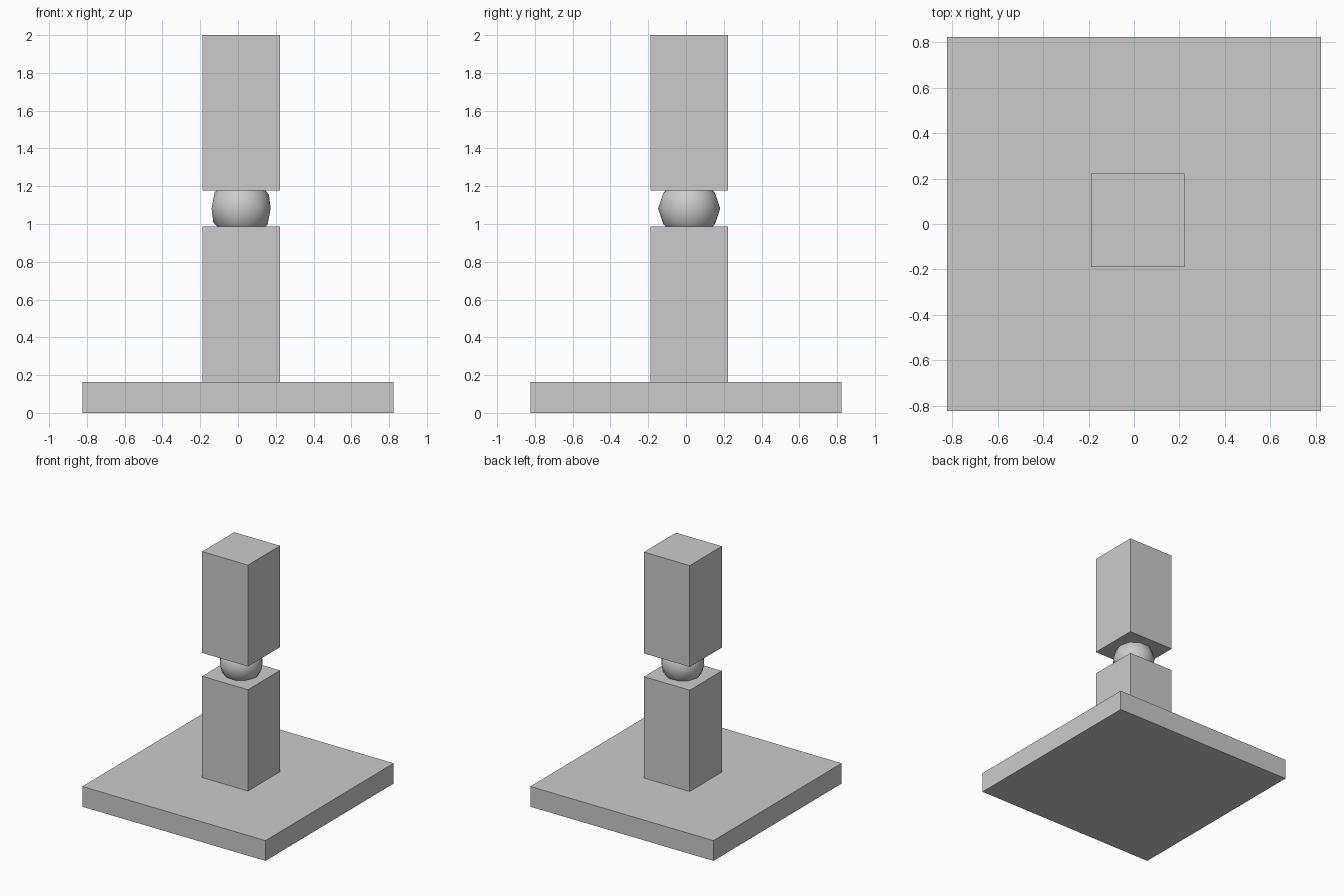
import bpy

if "Cube" in bpy.data.objects:
    bpy.data.objects.remove(bpy.data.objects["Cube"])

U = 0.823          # column height, the module for the other sizes
OFF = 0.0165       # column and ball sit slightly off the base centre


def box(name, x, y, z0, z1, width):
    bpy.ops.mesh.primitive_cube_add(size=1, location=(x, y, (z0 + z1) / 2))
    ob = bpy.context.object
    ob.name = name
    ob.scale = (width, width, z1 - z0)
    bpy.ops.object.transform_apply(location=False, rotation=False, scale=True)
    return ob


# Square base slab
base_top = U / 5
box("base_slab", 0, 0, 0, base_top, 2 * U)

# Two equal square columns with a gap between them
low_top = base_top + U
up_bottom = 2 - U
box("lower_column", OFF, OFF, base_top, low_top, U / 2)
box("upper_column", OFF, OFF, up_bottom, 2, U / 2)

# Low-poly smooth ball joint, sunk into both columns
bpy.ops.mesh.primitive_ico_sphere_add(
    subdivisions=2, radius=U / 5,
    location=(OFF, OFF, (low_top + up_bottom) / 2))
ball = bpy.context.object
ball.name = "ball_joint"
bpy.ops.object.shade_smooth()
